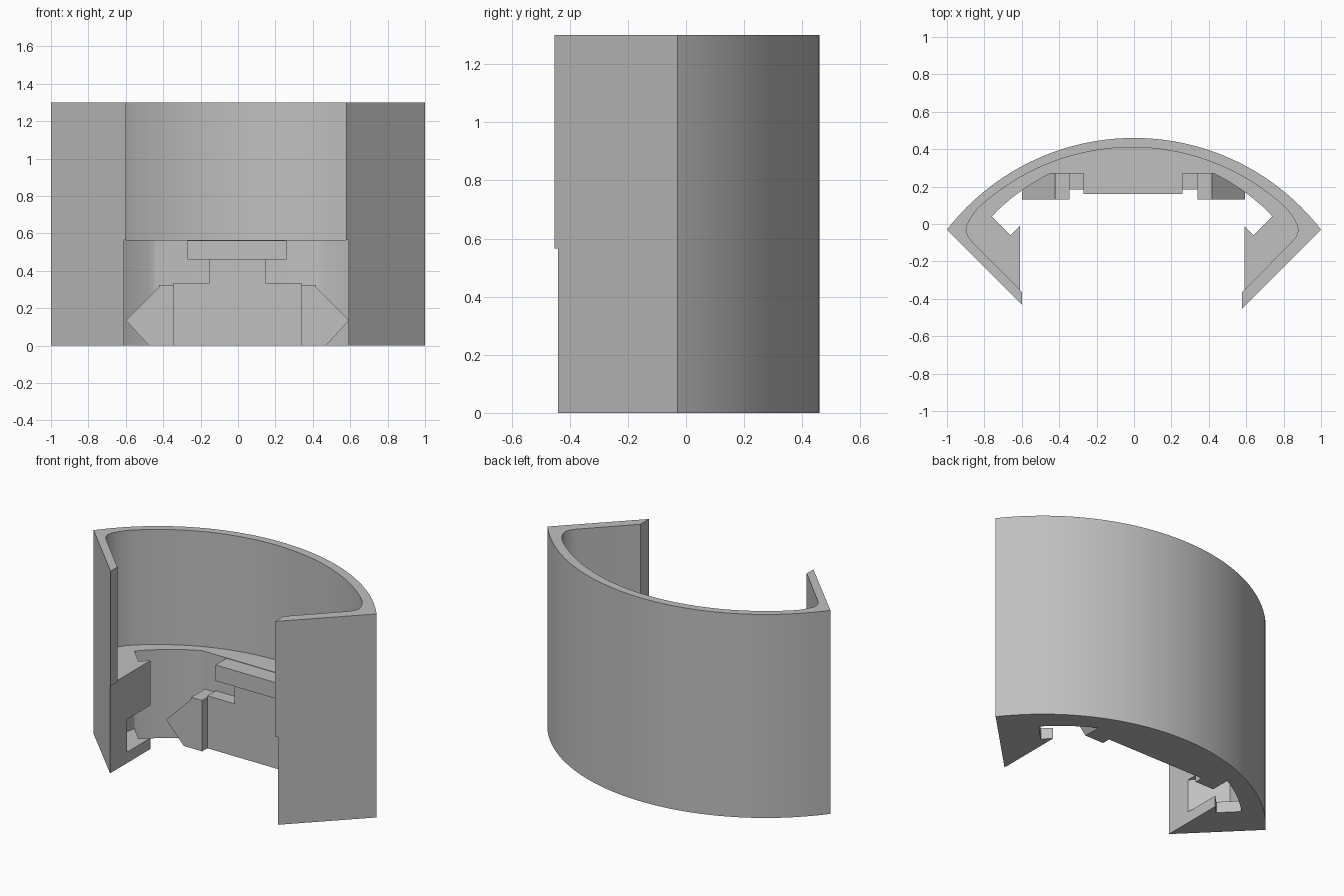
import bpy, bmesh, math

if "Cube" in bpy.data.objects:
    bpy.data.objects.remove(bpy.data.objects["Cube"])

grey = bpy.data.materials.new("light grey")
grey.diffuse_color = (0.53, 0.53, 0.53, 1)
grey.use_nodes = True
grey.node_tree.nodes["Principled BSDF"].inputs["Base Color"].default_value = grey.diffuse_color

CY = -0.805   # centre of the curved wall in y
CX = -0.01    # inner cavities sit slightly off centre
SHELF = 0.565
HEIGHT = 1.3


def arc(x0, x1, r0, r1, n):
    """Points on the wall curve from x0 to x1, radius blending r0 to r1."""
    a0, a1 = math.asin(x0 / r0), math.asin(x1 / r1)
    pts = []
    for i in range(n + 1):
        t = i / n
        a, r = a0 + (a1 - a0) * t, r0 + (r1 - r0) * t
        pts.append((r * math.sin(a), CY + r * math.cos(a)))
    return pts


def both_sides(half, cx):
    """Close a right-hand half outline with its mirror image."""
    return [(cx + x, y) for x, y in half] + \
           [(cx - x, y) for x, y in reversed(half) if x > 1e-5]


def prism(name, pts, lo, hi, axis="z"):
    """Extrude an outline along z (outline in xy) or along y (outline in xz)."""
    bm = bmesh.new()
    put = (lambda p, h: (p[0], p[1], h)) if axis == "z" else (lambda p, h: (p[0], h, p[1]))
    a = [bm.verts.new(put(p, lo)) for p in pts]
    b = [bm.verts.new(put(p, hi)) for p in pts]
    bm.faces.new(a)
    bm.faces.new(b)
    n = len(pts)
    for i in range(n):
        j = (i + 1) % n
        bm.faces.new((a[i], a[j], b[j], b[i]))
    bmesh.ops.recalc_face_normals(bm, faces=bm.faces)
    me = bpy.data.meshes.new(name)
    bm.to_mesh(me)
    bm.free()
    ob = bpy.data.objects.new(name, me)
    bpy.context.collection.objects.link(ob)
    me.materials.append(grey)
    return ob


def cut(target, cutter):
    mod = target.modifiers.new(cutter.name, "BOOLEAN")
    mod.operation, mod.solver, mod.object = "DIFFERENCE", "EXACT", cutter
    bpy.context.view_layer.objects.active = target
    bpy.ops.object.modifier_apply(modifier=mod.name)
    bpy.data.objects.remove(cutter, do_unlink=True)


# curved outer housing, solid
R = 1.265
shell = prism("housing", both_sides([(0.4, -0.63), (1.0, -0.03)]
              + arc(1.0, 0.0, R, R, 28)[1:], 0), 0, HEIGHT)

# thin-walled upper cavity with rounded corners
upper = [(0.5875, -0.9), (0.5875, -0.365), (0.85, -0.10), (0.877, -0.067),
         (0.888, -0.035), (0.882, -0.005), (0.865, 0.028)] + arc(0.83, 0, 1.212, 1.215, 26)
cut(shell, prism("upper_cavity", both_sides(upper, CX), SHELF, HEIGHT + 0.2))

# lower cavity with hooked jambs, curved pockets and a flat back
lower = [(0.60, -0.9), (0.60, -0.01), (0.65, -0.06), (0.75, 0.04)] \
        + arc(0.75, 0.44, 1.132, 1.160, 10)[1:] + [(0.43, 0.27)]
cut(shell, prism("lower_cavity", both_sides(lower, CX), -0.2, SHELF))

# latch slots through the jambs
for s in (-1, 1):
    slot = [(0.5, -0.25), (0.60, -0.25), (0.77, -0.08), (0.75, 0.04), (0.5, 0.04)]
    cut(shell, prism("latch_slot", [(CX + s * x, y) for x, y in slot], 0.07, 0.28))

bpy.ops.object.select_all(action="DESELECT")
shell.select_set(True)
bpy.context.view_layer.objects.active = shell
bpy.ops.object.shade_smooth_by_angle(angle=math.radians(25))

# stepped centre block with narrow neck
block = [(0.343, 0), (0.343, 0.335), (0.15, 0.335), (0.15, 0.47)]
prism("centre_block", both_sides(block, -0.003), 0.185, 0.27, "y")

# overhanging lip on top of the neck
prism("top_lip", both_sides([(0.265, 0.46), (0.265, 0.562)], -0.005), 0.16, 0.27, "y")

# pointed wings either side of the block
for s, side in ((-1, "left"), (1, "right")):
    wing = [(0.343, 0), (0.473, 0), (0.597, 0.135), (0.42, 0.312), (0.42, 0.325),
            (0.343, 0.325)]
    prism(side + "_wing", [(-0.003 + s * x, z) for x, z in wing], 0.132, 0.27, "y")
